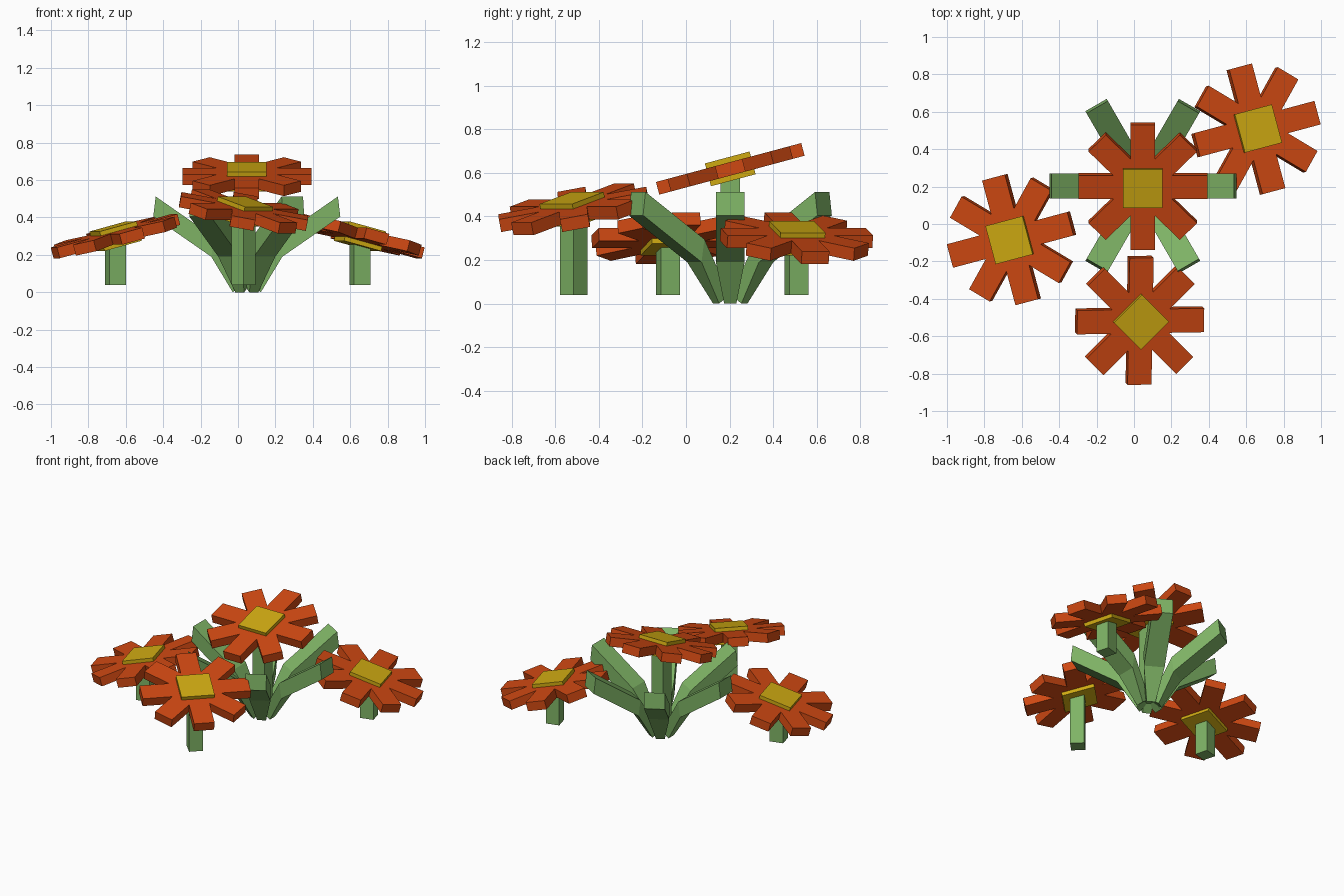
import bpy, bmesh
from math import radians
from mathutils import Matrix, Vector

if "Cube" in bpy.data.objects:
    bpy.data.objects.remove(bpy.data.objects["Cube"])


def material(name, rgb):
    m = bpy.data.materials.new(name)
    m.diffuse_color = (*rgb, 1)
    m.use_nodes = True
    m.node_tree.nodes["Principled BSDF"].inputs["Base Color"].default_value = m.diffuse_color
    return m


ORANGE = material("petal orange", (0.62, 0.065, 0.006))
YELLOW = material("flower centre yellow", (0.62, 0.40, 0.006))
GREEN = material("leaf green", (0.21, 0.45, 0.13))


def finish(bm, name, mat, matrix=Matrix()):
    bmesh.ops.recalc_face_normals(bm, faces=bm.faces)
    bm.transform(matrix)
    me = bpy.data.meshes.new(name)
    bm.to_mesh(me)
    bm.free()
    me.materials.append(mat)
    ob = bpy.data.objects.new(name, me)
    bpy.context.collection.objects.link(ob)
    return ob


def add_box(bm, centre, size, rot=Matrix()):
    m = rot @ Matrix.Translation(centre) @ Matrix.Diagonal((*size, 1))
    bmesh.ops.create_cube(bm, size=1, matrix=m)


def flower(name, x, y, z, yaw):
    turn = Matrix.Rotation(radians(yaw), 4, 'Z')
    head = Matrix.Translation((x, y, z)) @ turn @ Matrix.Rotation(radians(15), 4, 'X')
    # eight petals around a tilted head
    bm = bmesh.new()
    for i in range(8):
        add_box(bm, (0.21, 0, 0), (0.27, 0.13, 0.06), Matrix.Rotation(radians(45 * i), 4, 'Z'))
    finish(bm, name + "_petals", ORANGE, head)
    # square centre
    bm = bmesh.new()
    add_box(bm, (0, 0, 0), (0.212, 0.212, 0.108))
    finish(bm, name + "_centre", YELLOW, head)
    # upright stem
    bm = bmesh.new()
    height = z - 0.04
    add_box(bm, (0, 0, -height / 2), (0.09, 0.09, height))
    finish(bm, name + "_stem", GREEN, Matrix.Translation((x, y, z)) @ turn)


flower("middle_flower", 0.047, 0.203, 0.618, 0)
flower("front_flower", 0.03, -0.515, 0.432, 45)
flower("right_flower", 0.652, 0.507, 0.30, 105)
flower("left_flower", -0.655, -0.083, 0.30, -75)

# rosette of bent leaves: (lower point, upper point, half width) in radius/height
SECTIONS = [((0.075, 0.0), (0.02, 0.04), 0.028),
            ((0.19, 0.19), (0.175, 0.295), 0.066),
            ((0.5, 0.405), (0.487, 0.512), 0.066)]


def leaf(angle):
    bm = bmesh.new()
    rings = []
    for (r0, z0), (r1, z1), w in SECTIONS:
        pts = [(r0, -w, z0), (r0, w, z0), (r1, w, z1), (r1, -w, z1)]
        rings.append([bm.verts.new(Vector(p)) for p in pts])
    for a, b in zip(rings, rings[1:]):
        for i in range(4):
            j = (i + 1) % 4
            bm.faces.new((a[i], a[j], b[j], b[i]))
    bm.faces.new(rings[0])
    bm.faces.new(rings[-1])
    finish(bm, "leaf", GREEN, Matrix.Translation((0.047, 0.203, 0))
           @ Matrix.Rotation(radians(angle), 4, 'Z'))


for k in range(6):
    leaf(60 * k)
